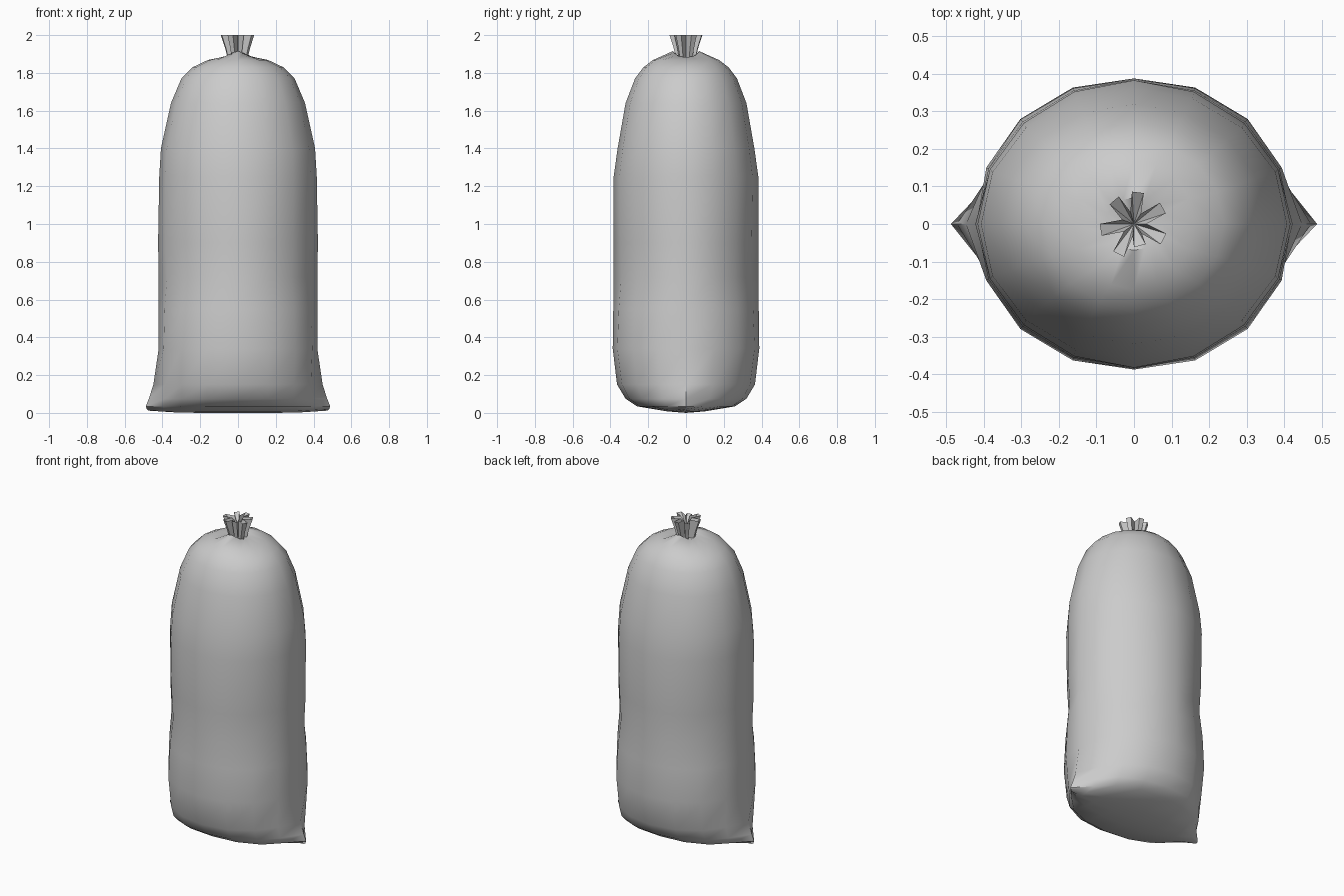
import bpy, bmesh, math

if "Cube" in bpy.data.objects:
    bpy.data.objects.remove(bpy.data.objects["Cube"])

N = 16


def finish(bm, name, angle):
    bmesh.ops.remove_doubles(bm, verts=bm.verts, dist=0.0005)
    bmesh.ops.recalc_face_normals(bm, faces=bm.faces)
    mesh = bpy.data.meshes.new(name)
    bm.to_mesh(mesh)
    bm.free()
    ob = bpy.data.objects.new(name, mesh)
    bpy.context.collection.objects.link(ob)
    bpy.ops.object.select_all(action='DESELECT')
    ob.select_set(True)
    bpy.context.view_layer.objects.active = ob
    bpy.ops.object.shade_smooth_by_angle(angle=math.radians(angle))
    return ob


def bridge(bm, rings):
    for a, b in zip(rings, rings[1:]):
        n = len(a)
        for i in range(n):
            j = (i + 1) % n
            bm.faces.new((a[i], a[j], b[j], b[i]))


# Sack body: (z, half width x, half depth y, ear x, diagonal scale, ridge lift)
PROFILE = [
    (0.005, 0.44, 0.0, 0.475, 1.0, 0.0),
    (0.008, 0.425, 0.10, 0.483, 1.03, 0.0),
    (0.035, 0.415, 0.26, 0.488, 1.03, 0.0),
    (0.075, 0.415, 0.32, 0.472, 1.02, 0.0),
    (0.15, 0.415, 0.365, 0.448, 1.01, 0.0),
    (0.34, 0.42, 0.388, 0.42, 1.02, 0.0),
    (0.55, 0.42, 0.385, 0.42, 1.0, 0.0),
    (0.72, 0.42, 0.383, 0.42, 0.955, 0.0),
    (0.90, 0.423, 0.383, 0.423, 0.975, 0.0),
    (1.25, 0.417, 0.383, 0.417, 0.995, 0.0),
    (1.40, 0.408, 0.362, 0.408, 1.0, 0.0),
    (1.64, 0.355, 0.32, 0.355, 1.0, 0.0),
    (1.77, 0.30, 0.27, 0.30, 1.0, 0.0),
    (1.83, 0.24, 0.225, 0.24, 1.0, 0.0),
    (1.868, 0.16, 0.175, 0.16, 1.0, 0.0),
    (1.885, 0.075, 0.07, 0.075, 1.0, 0.03),
    (1.88, 0.03, 0.03, 0.03, 1.0, 0.0),
]
bm = bmesh.new()
rings = []
for z, rx, ry, ear, diag, lift in PROFILE:
    ring = []
    for i in range(N):
        t = 2 * math.pi * i / N
        c, s = math.cos(t), math.sin(t)
        k = 1 + (diag - 1) * abs(math.sin(2 * t))
        x = (math.copysign(ear, c) if i % (N // 2) == 0 else rx * c * k)
        # gather the bottom corners slightly upwards
        up = 0.012 * abs(c) ** 6 if z < 0.03 else 0.0
        ring.append(bm.verts.new((x, ry * s * k, z + lift * abs(s) ** 4 + up - (0.005 if z == 0.005 else 0))))
    rings.append(ring)
bm.faces.new(rings[-1])
# bottom ring folds flat into the seam, so mirrored vertices are welded
for v in rings[0]:
    v.co.y = 0
bridge(bm, rings)
finish(bm, "sack_body", 50)

# Gathered tuft: pleats fanning out above the tied neck
PLEATS = [(83, .085), (29, .088), (-27, .088), (-75, .06),
          (-117, .09), (-170, .09), (130, .082)]
PLEATS.sort(key=lambda p: p[0] % 360)
bm = bmesh.new()
rings = []
for z, scale in [(1.87, 0.58), (1.93, 0.74), (2.0, 1.0)]:
    ring = []
    for n, (deg, r) in enumerate(PLEATS):
        a = math.radians(deg % 360)
        d = math.radians(PLEATS[(n + 1) % len(PLEATS)][0] % 360)
        if d < a:
            d += 2 * math.pi
        for w in (-0.016, 0.016):
            ring.append(bm.verts.new((scale * (r * math.cos(a) - w * math.sin(a)),
                                      scale * (r * math.sin(a) + w * math.cos(a)), z)))
        m = (a + d) / 2
        ring.append(bm.verts.new((scale * 0.034 * math.cos(m), scale * 0.034 * math.sin(m), z)))
    rings.append(ring)
bridge(bm, rings)
# open mouth sinks towards the knot
knot = bm.verts.new((0, 0, 1.94))
top = rings[-1]
for i in range(len(top)):
    bm.faces.new((top[i], top[(i + 1) % len(top)], knot))
finish(bm, "gathered_tuft", 30)
